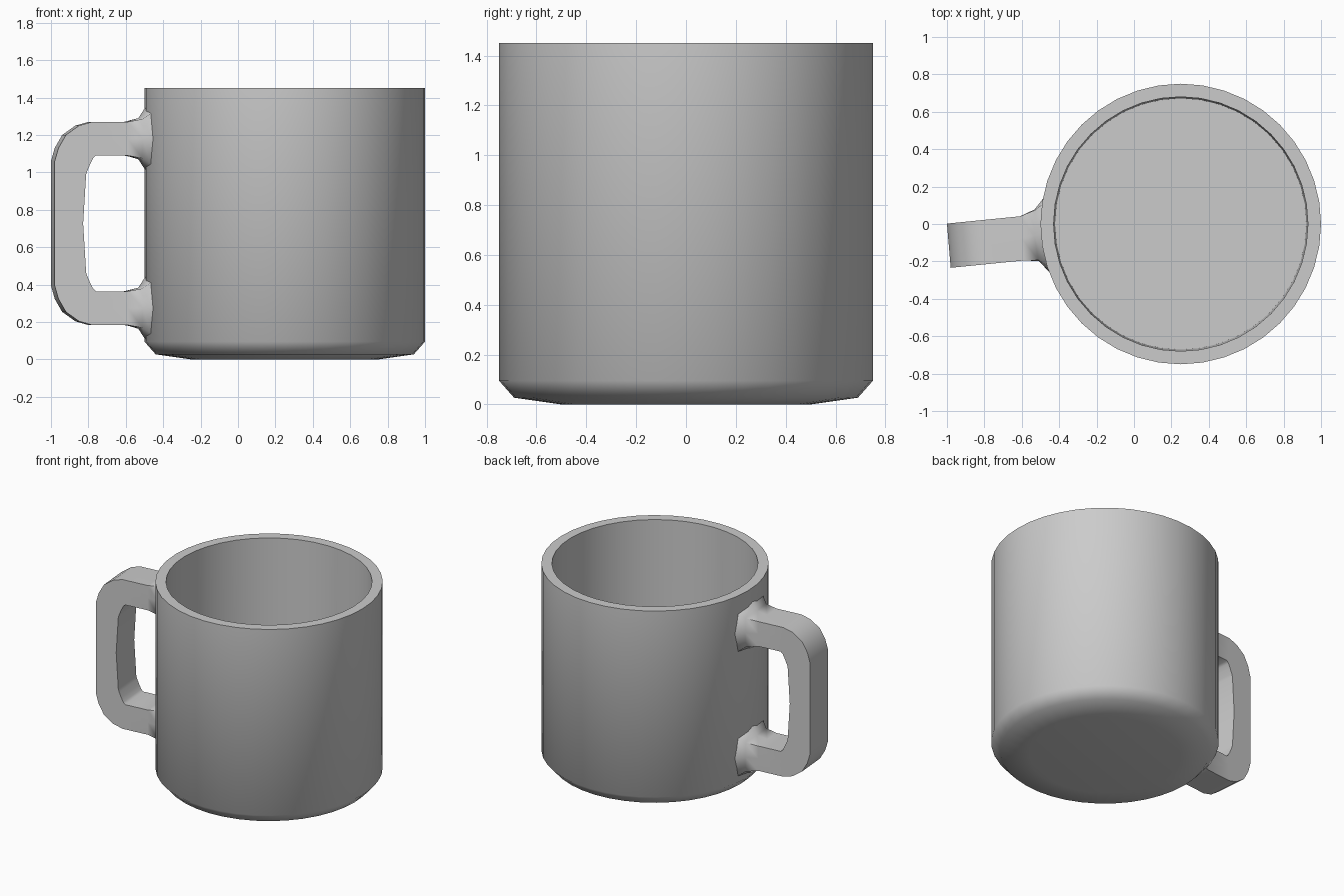
import bpy, bmesh, math

cube = bpy.data.objects.get("Cube")
if cube:
    bpy.data.objects.remove(cube)

# One grey ceramic for the whole mug
grey = bpy.data.materials.new("grey ceramic")
grey.use_nodes = True
grey.diffuse_color = (0.6, 0.6, 0.6, 1)
grey.node_tree.nodes["Principled BSDF"].inputs["Base Color"].default_value = (0.6, 0.6, 0.6, 1)

CX, R, SEGMENTS, MID_Z = 0.25, 0.75, 40, 0.727


def finish(bm, name, angle):
    bmesh.ops.recalc_face_normals(bm, faces=bm.faces)
    mesh = bpy.data.meshes.new(name)
    bm.to_mesh(mesh)
    bm.free()
    mesh.materials.append(grey)
    obj = bpy.data.objects.new(name, mesh)
    bpy.context.collection.objects.link(obj)
    bpy.ops.object.select_all(action='DESELECT')
    obj.select_set(True)
    bpy.context.view_layer.objects.active = obj
    bpy.ops.object.shade_smooth_by_angle(angle=math.radians(angle))
    return obj


def skin(bm, rings):
    """Bridge successive closed rings of points and cap both ends."""
    loops = [[bm.verts.new(p) for p in ring] for ring in rings]
    n = len(loops[0])
    for a, b in zip(loops, loops[1:]):
        for i in range(n):
            j = (i + 1) % n
            bm.faces.new((a[i], a[j], b[j], b[i]))
    bm.faces.new(loops[0])
    bm.faces.new(loops[-1])


# Cup: outer wall with a chamfered foot, flat rim and hollow inside
def circle(r, z):
    steps = [2 * math.pi * i / SEGMENTS for i in range(SEGMENTS)]
    return [(CX + r * math.cos(a), r * math.sin(a), z) for a in steps]


cup_profile = [(0.5, 0), (0.69, 0.027), (R, 0.095), (R, 1.45),
               (0.68, 1.45), (0.672, 0.1)]
bm = bmesh.new()
skin(bm, [circle(r, z) for r, z in cup_profile])
finish(bm, "cup", 50)


# Handle: rectangular bar with eight points per section, turned slightly
def bar_section(outer, inner, half=0.118):
    ring = []
    for t, v in ((0, -1), (0, 0), (0, 1), (0.5, 1), (1, 1), (1, 0), (1, -1), (0.5, -1)):
        x = outer[0] + (inner[0] - outer[0]) * t
        z = outer[1] + (inner[1] - outer[1]) * t
        y = -0.117 + 0.1 * (x + 1) + v * half
        ring.append((x - 0.085 * v * half, y, z))
    return ring


def root_section(gap, corner, mid):
    """Flared section that follows the round wall at a given distance."""
    ring = []
    for s, v in ((1, -1), (1, 0), (1, 1), (0, 1), (-1, 1), (-1, 0), (-1, -1), (0, -1)):
        grow = corner if s and v else mid
        y = -0.06 + v * (0.118 + grow)
        z = 1.18 + s * (0.09 + grow)
        ring.append((CX - math.sqrt((R + gap) ** 2 - y * y), y, z))
    return ring


upper = [
    root_section(-0.04, 0.05, 0.085),
    root_section(0.0, 0.045, 0.075),
    root_section(0.035, 0.015, 0.02),
    bar_section((-0.6, 1.27), (-0.6, 1.09)),
    bar_section((-0.79, 1.27), (-0.77, 1.09)),
    bar_section((-0.86, 1.25), (-0.785, 1.075)),
    bar_section((-0.93, 1.2), (-0.8, 1.045)),
    bar_section((-0.97, 1.13), (-0.815, 1.01)),
    bar_section((-0.99, 1.06), (-0.822, 0.99)),
]
middle = bar_section((-0.99, MID_Z), (-0.838, MID_Z))
lower = [[(x, y, 2 * MID_Z - z) for x, y, z in ring] for ring in reversed(upper)]
bm = bmesh.new()
skin(bm, upper + [middle] + lower)
finish(bm, "handle", 50)
